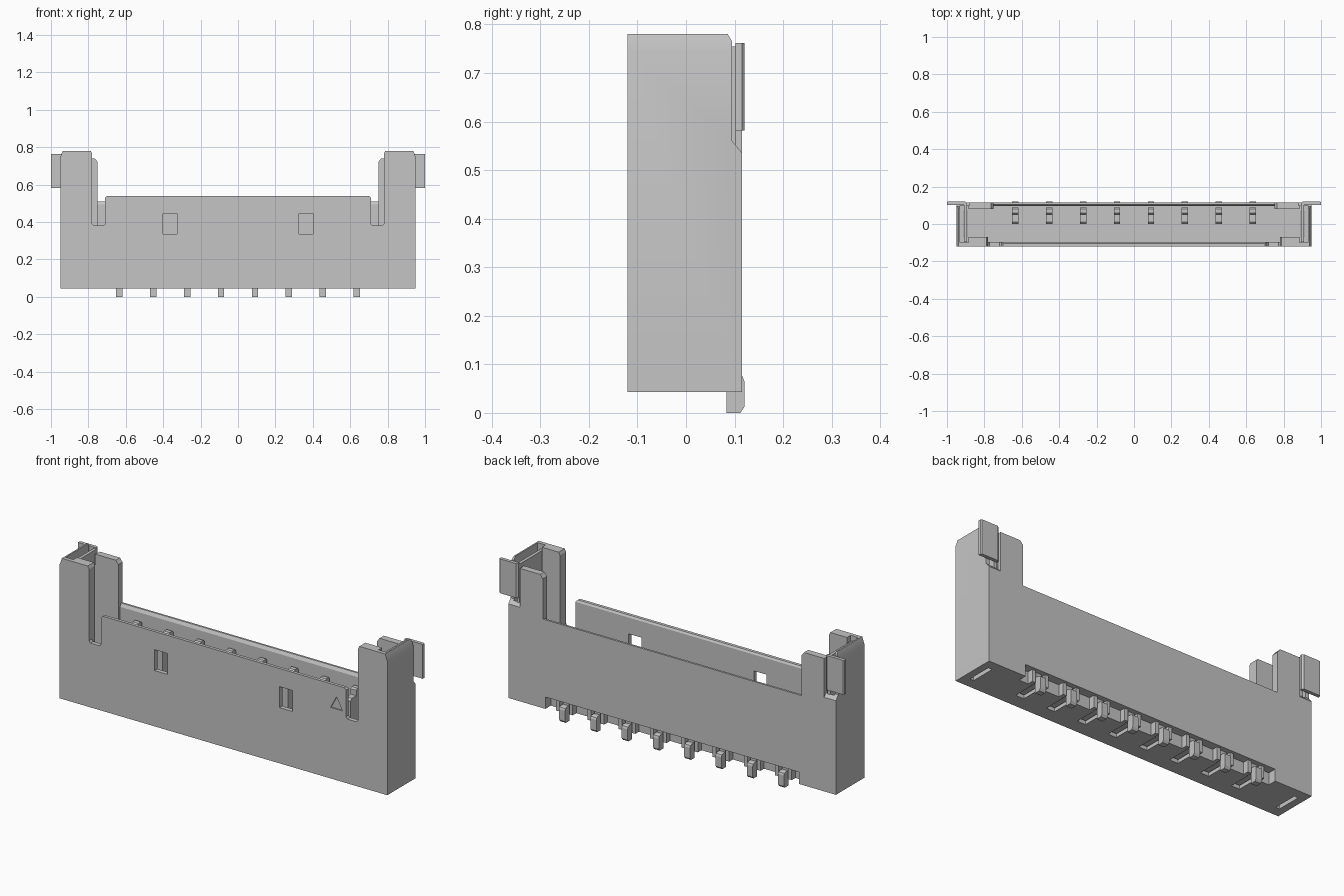
import bpy
import bmesh
import math
from mathutils import Vector

cube = bpy.data.objects.get("Cube")
if cube:
    bpy.data.objects.remove(cube, do_unlink=True)

grey = bpy.data.materials.new("light_grey")
grey.use_nodes = True
colour = (0.555, 0.555, 0.555, 1)
grey.diffuse_color = colour
grey.node_tree.nodes["Principled BSDF"].inputs["Base Color"].default_value = colour


def prism(name, pts, axis, lo, hi):
    """Extrude a 2D outline along an axis (outline uses the other two axes in order)."""
    def place(p, d):
        v = list(p)
        v.insert("xyz".index(axis), d)
        return Vector(v)
    bm = bmesh.new()
    face = bm.faces.new([bm.verts.new(place(p, lo)) for p in pts])
    new = bmesh.ops.extrude_face_region(bm, geom=[face])["geom"]
    shift = place((0, 0), hi - lo)
    bmesh.ops.translate(bm, vec=shift, verts=[g for g in new if isinstance(g, bmesh.types.BMVert)])
    bmesh.ops.recalc_face_normals(bm, faces=bm.faces)
    mesh = bpy.data.meshes.new(name)
    bm.to_mesh(mesh)
    bm.free()
    mesh.materials.append(grey)
    ob = bpy.data.objects.new(name, mesh)
    bpy.context.collection.objects.link(ob)
    return ob


def box(name, x, y, z):
    return prism(name, [(x[0], y[0]), (x[1], y[0]), (x[1], y[1]), (x[0], y[1])], "z", *z)


def mirrored(pts):
    """Close a half outline by mirroring it across x = 0."""
    return pts + [(-x, v) for x, v in reversed(pts)]


def span(s, a, b):
    return tuple(sorted((s * a, s * b)))


def cut(target, cutter):
    mod = target.modifiers.new("cut", "BOOLEAN")
    mod.operation = "DIFFERENCE"
    mod.solver = "EXACT"
    mod.object = cutter
    bpy.context.view_layer.update()
    graph = bpy.context.evaluated_depsgraph_get()
    mesh = bpy.data.meshes.new_from_object(target.evaluated_get(graph))
    target.modifiers.clear()
    target.data = mesh
    bpy.data.objects.remove(cutter, do_unlink=True)


PINS = [-0.635 + 0.1814 * i for i in range(8)]
FLOOR = 0.15

# Housing block with sloped outer top corners
housing = prism("housing", mirrored([(0.95, 0.043), (0.95, 0.745), (0.938, 0.78)]), "y", -0.12, 0.115)

# Open cavity, stepped in around the four corner towers
cut(housing, prism("cavity", mirrored([
    (0.78, -0.097), (0.78, -0.07), (0.885, -0.07), (0.885, -0.1), (0.93, -0.1), (0.93, 0.1),
    (0.885, 0.1), (0.885, 0.08), (0.75, 0.08), (0.75, 0.095)]), "z", FLOOR, 1))

# Front wall: low centre panel with a slot beside each tower
cut(housing, prism("front_opening", mirrored([
    (0.70, 0.54), (0.71, 0.53), (0.71, 0.39), (0.718, 0.38), (0.772, 0.38), (0.78, 0.39),
    (0.78, 0.765), (0.79, 0.785), (0.79, 1)]), "y", -0.2, 0.0))

# Back wall: low centre with a chamfered inner edge, towers slightly lower than the front
cut(housing, prism("back_opening", mirrored([(0.75, 0.51), (0.75, 0.72), (0.765, 0.74), (0.885, 0.74), (0.885, 1)]),
                   "y", 0.05, 0.2))
cut(housing, prism("back_wall_chamfer", [(0.09, 0.485), (0.107, 0.515), (0.09, 0.515)], "x", -0.75, 0.75))
cut(housing, prism("front_wall_chamfer", [(-0.09, 0.52), (-0.107, 0.545), (-0.09, 0.545)], "x", -0.71, 0.71))

for s in (-1, 1):
    # Rear corner relief for the bent tab
    cut(housing, prism("corner_relief", [(0.083, 0.785), (0.095, 0.765), (0.095, 0.56), (0.116, 0.535),
                                         (0.2, 0.535), (0.2, 0.785)], "x", *span(s, 0.882, 1.0)))
    # Front latch windows
    cut(housing, box("window", span(s, 0.325, 0.40), (-0.2, -0.05), (0.335, 0.445)))
    # Slot under each metal anchor
    cut(housing, box("anchor_slot", span(s, 0.89, 0.912), (-0.065, 0.065), (0, 0.2)))

# Shallow triangular mark on the front
cut(housing, prism("mark", [(0.62, 0.415), (0.69, 0.415), (0.655, 0.48)], "y", -0.2, -0.113))

# Notch along the bottom of the back wall, and a groove for each contact
cut(housing, box("rear_notch", (-0.735, 0.735), (0.07, 0.2), (0, 0.105)))
for x in PINS:
    cut(housing, box("contact_groove", (x - 0.024, x + 0.024), (-0.045, 0.08), (0, 0.085)))

# Smooth the sloped tower corners, keeping all other edges sharp
bpy.ops.object.select_all(action="DESELECT")
housing.select_set(True)
bpy.context.view_layer.objects.active = housing
bpy.ops.object.shade_smooth_by_angle(angle=math.radians(25))

# Ribs flanking each contact, stepped contacts and solder tails
for x in PINS:
    for s in (-1, 1):
        lo, hi = span(s, 0.028, 0.048)
        box("rib", (x + lo, x + hi), (0.07, 0.1), (0.043, 0.105))
    prism("contact", [(0.0, 0.07), (0.088, 0.07), (0.088, 0.448), (0.08, 0.456), (0.058, 0.456),
                      (0.05, 0.448), (0.05, 0.42), (0.012, 0.42), (0.0, 0.41)], "x", x - 0.017, x + 0.017)
    prism("solder_tail", [(-0.035, 0.055), (0.083, 0.055), (0.083, 0.0), (0.112, 0.0), (0.12, 0.012),
                          (0.12, 0.066), (0.116, 0.076), (0.106, 0.08), (-0.035, 0.08)],
          "x", x - 0.017, x + 0.017)

# Metal anchors: upright plate inside each end with a tab bent outwards at the rear
for s in (-1, 1):
    box("anchor_foot", span(s, 0.893, 0.909), (-0.06, 0.06), (0.085, 0.2))
    box("anchor_upright", span(s, 0.893, 0.909), (-0.095, 0.102), (0.2, 0.755))
    outline = [(0.893, 0.102), (0.893, 0.112), (0.901, 0.12), (0.995, 0.12), (1.0, 0.115), (1.0, 0.102)]
    prism("anchor_tab", [(s * x, y) for x, y in outline], "z", 0.582, 0.762)
